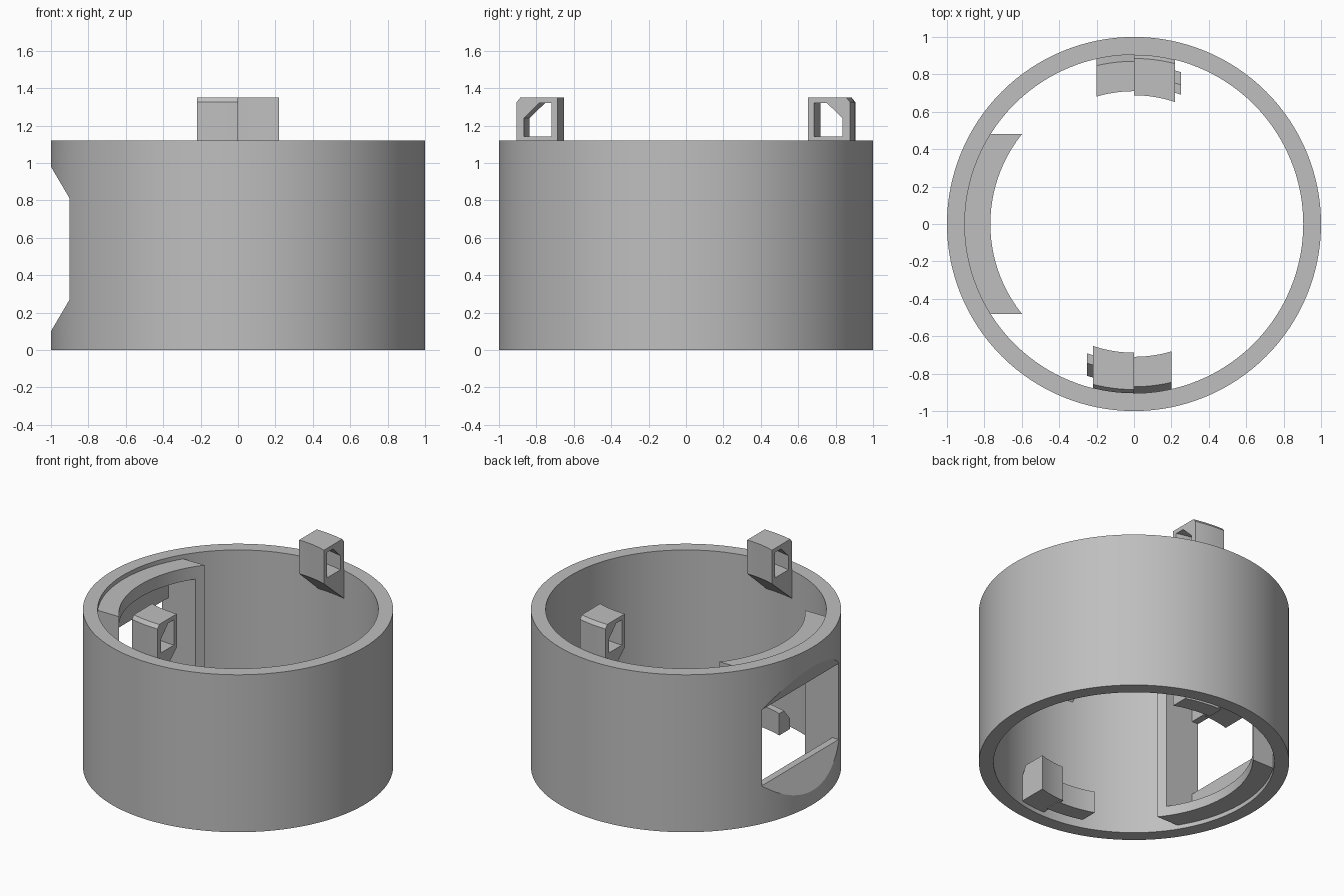
import bpy
import bmesh
import math
from mathutils import Matrix

cube = bpy.data.objects.get("Cube")
if cube:
    bpy.data.objects.remove(cube, do_unlink=True)

grey = bpy.data.materials.new("light_grey")
grey.use_nodes = True
colour = (0.52, 0.52, 0.52, 1)
grey.diffuse_color = colour
grey.node_tree.nodes["Principled BSDF"].inputs["Base Color"].default_value = colour


def loft(name, sections, closed=False, turn=0):
    """Skin a row of equal-length point loops; cap the ends unless closed."""
    bm = bmesh.new()
    loops = [[bm.verts.new(p) for p in s] for s in sections]
    pairs = list(zip(loops, loops[1:]))
    if closed:
        pairs.append((loops[-1], loops[0]))
    else:
        bm.faces.new(loops[0])
        bm.faces.new(loops[-1])
    for a, b in pairs:
        for i in range(len(a)):
            j = (i + 1) % len(a)
            bm.faces.new((a[i], a[j], b[j], b[i]))
    bmesh.ops.recalc_face_normals(bm, faces=bm.faces)
    bm.transform(Matrix.Rotation(math.radians(turn), 4, "Z"))
    mesh = bpy.data.meshes.new(name)
    bm.to_mesh(mesh)
    bm.free()
    mesh.materials.append(grey)
    obj = bpy.data.objects.new(name, mesh)
    bpy.context.collection.objects.link(obj)
    return obj


def arc_bar(name, profile, x0, x1, steps, turn=0):
    """Sweep an (r, z) profile along the front wall between two x planes."""
    xs = [x0 + (x1 - x0) * i / steps for i in range(steps + 1)]
    return loft(name, [[(x, -math.sqrt(r * r - x * x), z) for r, z in profile]
                       for x in xs], turn=turn)


def prism(name, profile, half_width):
    """Extrude an (x, z) profile along y."""
    return loft(name, [[(x, y, z) for x, z in profile]
                       for y in (-half_width, half_width)])


def cut(obj, cutter):
    mod = obj.modifiers.new("cut", "BOOLEAN")
    mod.operation = "DIFFERENCE"
    mod.solver = "EXACT"
    mod.object = cutter


def finish(obj):
    """Apply the cuts and smooth the curved surfaces."""
    bpy.ops.object.select_all(action="DESELECT")
    bpy.context.view_layer.objects.active = obj
    obj.select_set(True)
    for mod in list(obj.modifiers):
        bpy.ops.object.modifier_apply(modifier=mod.name)
    bpy.ops.object.shade_smooth_by_angle(angle=math.radians(15))


INNER = 0.905
HEIGHT = 1.12

# Ring wall
wall = [(INNER, 0), (1, 0), (1, HEIGHT), (INNER, HEIGHT)]
angles = [math.tau * i / 128 for i in range(128)]
ring = loft("ring_wall", [[(r * math.cos(a), r * math.sin(a), z) for r, z in wall]
                          for a in angles], closed=True)

# Window surround on the inside of the wall
surround = arc_bar("window_surround",
                   [(0.768, 0.03), (0.92, 0.03), (0.92, 1.09), (0.768, 1.09)],
                   -0.48, 0.48, 24, turn=-90)

# Window: sloped outer notch, opening, and deep inner pocket
cutters = [
    prism("notch_cutter", [(-1.1, -0.07), (-0.9, 0.27), (-0.9, 0.81), (-1.1, 1.15)], 0.7),
    prism("opening_cutter", [(-1.1, 0.27), (-0.5, 0.27), (-0.5, 0.81), (-1.1, 0.81)], 0.43),
    prism("pocket_cutter", [(-0.85, 0.1), (-0.5, 0.1), (-0.5, 1.0), (-0.85, 1.0)], 0.43),
]
for part in (ring, surround):
    for cutter in cutters:
        cut(part, cutter)
    finish(part)

# Twist-lock parts, front and back
loop_outline = [(0.688, 1.11), (INNER, 0.92), (INNER, 1.325), (0.885, 1.35), (0.688, 1.35)]
loop_hole = [(0.72, 1.14), (0.865, 1.14), (0.865, 1.24), (0.785, 1.32), (0.72, 1.32)]
block_outline = [(0.71, 0.03), (0.91, 0.03), (0.91, 0.2), (0.87, 0.28), (0.71, 0.28)]
peg_outline = [(0.735, 0.025), (0.85, 0.025), (0.85, 0.1), (0.785, 0.18), (0.735, 0.18)]
for side, turn in (("front", 0), ("back", 180)):
    loop = arc_bar(side + "_lock_loop", loop_outline, -0.22, 0, 8, turn)
    hole = arc_bar(side + "_loop_cutter", loop_hole, -0.3, 0.1, 14, turn)
    cutters.append(hole)
    cut(loop, hole)
    finish(loop)
    finish(arc_bar(side + "_peg_block", block_outline, 0, 0.2, 8, turn))
    finish(arc_bar(side + "_lock_peg", peg_outline, -0.25, 0.02, 8, turn))

for cutter in cutters:
    cutter.hide_render = True
    bpy.data.objects.remove(cutter, do_unlink=True)
